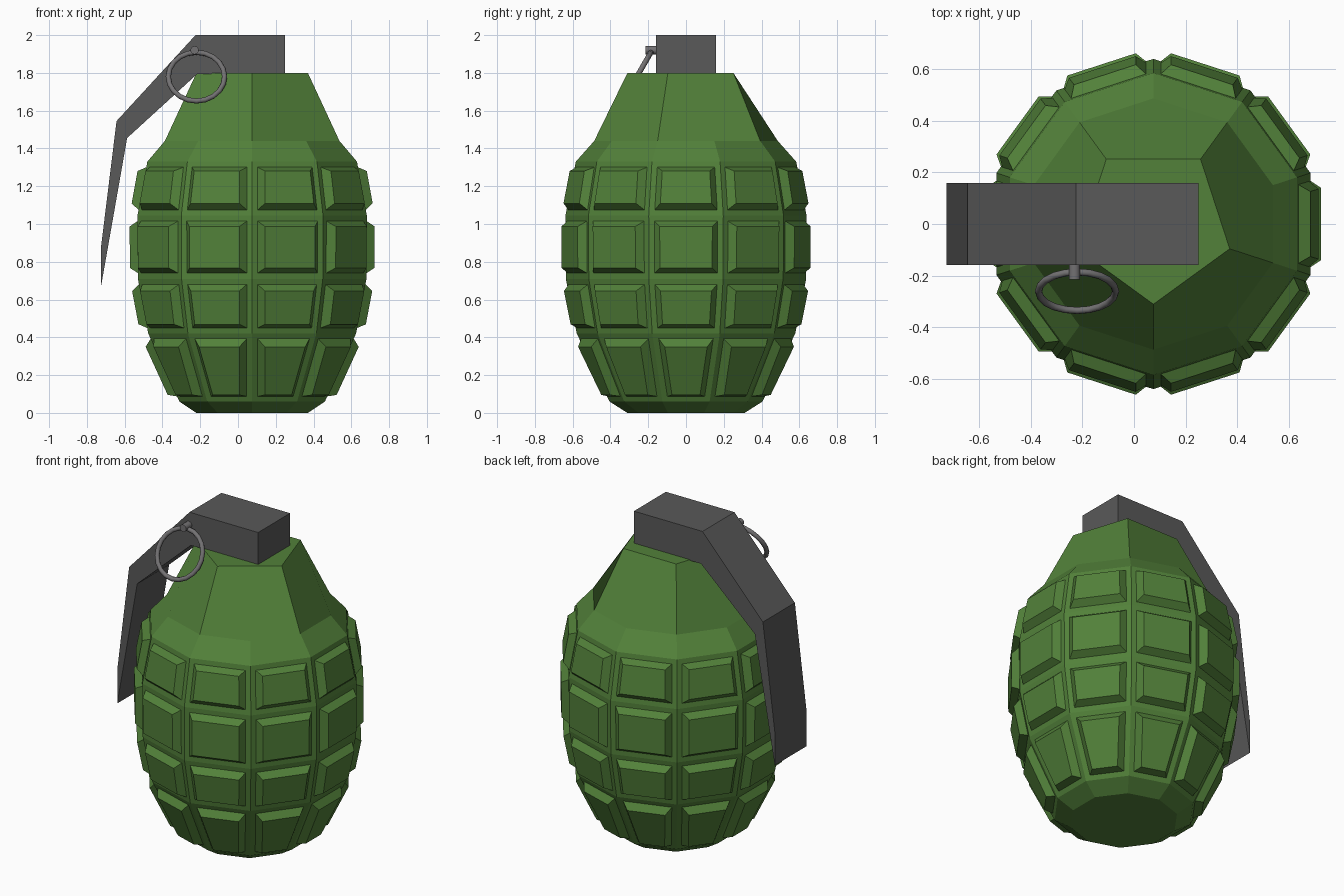
import bpy, bmesh, math

if "Cube" in bpy.data.objects:
    bpy.data.objects.remove(bpy.data.objects["Cube"])

def material(name, rgb):
    m = bpy.data.materials.new(name)
    m.diffuse_color = (*rgb, 1)
    m.use_nodes = True
    m.node_tree.nodes["Principled BSDF"].inputs["Base Color"].default_value = m.diffuse_color
    return m

GREEN = material("olive green", (0.085, 0.22, 0.042))
DARK = material("dark grey metal", (0.10, 0.10, 0.10))
STEEL = material("steel grey", (0.17, 0.165, 0.17))

def finish(bm, name, mat):
    bmesh.ops.recalc_face_normals(bm, faces=bm.faces)
    me = bpy.data.meshes.new(name)
    bm.to_mesh(me)
    bm.free()
    ob = bpy.data.objects.new(name, me)
    bpy.context.collection.objects.link(ob)
    me.materials.append(mat)
    return ob

CX = 0.075  # body axis

def ring(bm, n, r, z, start):
    return [bm.verts.new((CX + r * math.cos(start + i * math.tau / n),
                          r * math.sin(start + i * math.tau / n), z)) for i in range(n)]

# Body: ten-sided barrel (apothem, height), closing to a five-sided neck
profile = [(0.295, 0), (0.385, 0.06), (0.55, 0.42), (0.605, 0.71),
           (0.607, 1.045), (0.555, 1.33), (0.462, 1.44)]
bm = bmesh.new()
A0 = math.radians(-18)
rings = [ring(bm, 10, a / math.cos(math.radians(18)), z, A0) for a, z in profile]
bm.faces.new(rings[0])
cells = []
for k in range(len(rings) - 1):
    a, b = rings[k], rings[k + 1]
    for i in range(10):
        j = (i + 1) % 10
        f = bm.faces.new((a[i], a[j], b[j], b[i]))
        if 1 <= k <= 4:
            cells.append(f)
top = ring(bm, 5, 0.31, 1.8, A0)
low = rings[-1]
for i in range(5):
    j = (i + 1) % 5
    bm.faces.new((low[2 * i], low[2 * i + 1], low[(2 * i + 2) % 10], top[j], top[i]))
bm.faces.new(top)
bmesh.ops.recalc_face_normals(bm, faces=bm.faces)
# Raised blocks with tapered sides
bmesh.ops.inset_individual(bm, faces=cells, thickness=0.03, use_even_offset=True)
bmesh.ops.inset_individual(bm, faces=cells, thickness=0.028, depth=0.042, use_even_offset=True)
finish(bm, "body", GREEN)

# Safety lever: side profile extruded across y
pts = [(0.25, 1.795), (0.25, 2.0), (-0.225, 2.0), (-0.643, 1.545), (-0.725, 0.88),
       (-0.725, 0.67), (-0.587, 1.455), (-0.215, 1.795)]
bm = bmesh.new()
face = bm.faces.new([bm.verts.new((x, -0.158, z)) for x, z in pts])
ext = bmesh.ops.extrude_face_region(bm, geom=[face], use_keep_orig=True)
bmesh.ops.translate(bm, vec=(0, 0.316, 0),
                    verts=[g for g in ext["geom"] if isinstance(g, bmesh.types.BMVert)])
finish(bm, "lever", DARK)

# Pin stub and pull ring
bpy.ops.mesh.primitive_cylinder_add(vertices=12, radius=0.022, depth=0.08,
                                    location=(-0.23, -0.175, 1.92),
                                    rotation=(math.pi / 2, 0, 0))
pin = bpy.context.object
pin.name = "pin"
bpy.ops.mesh.primitive_torus_add(major_segments=20, minor_segments=8,
                                 major_radius=0.149, minor_radius=0.014,
                                 location=(-0.22, -0.26, 1.78),
                                 rotation=(math.radians(60), 0, 0))
pull = bpy.context.object
pull.name = "pull_ring"
for ob in (pin, pull):
    ob.data.materials.append(STEEL)
    bpy.ops.object.select_all(action='DESELECT')
    ob.select_set(True)
    bpy.context.view_layer.objects.active = ob
    bpy.ops.object.shade_smooth_by_angle(angle=math.radians(50))
